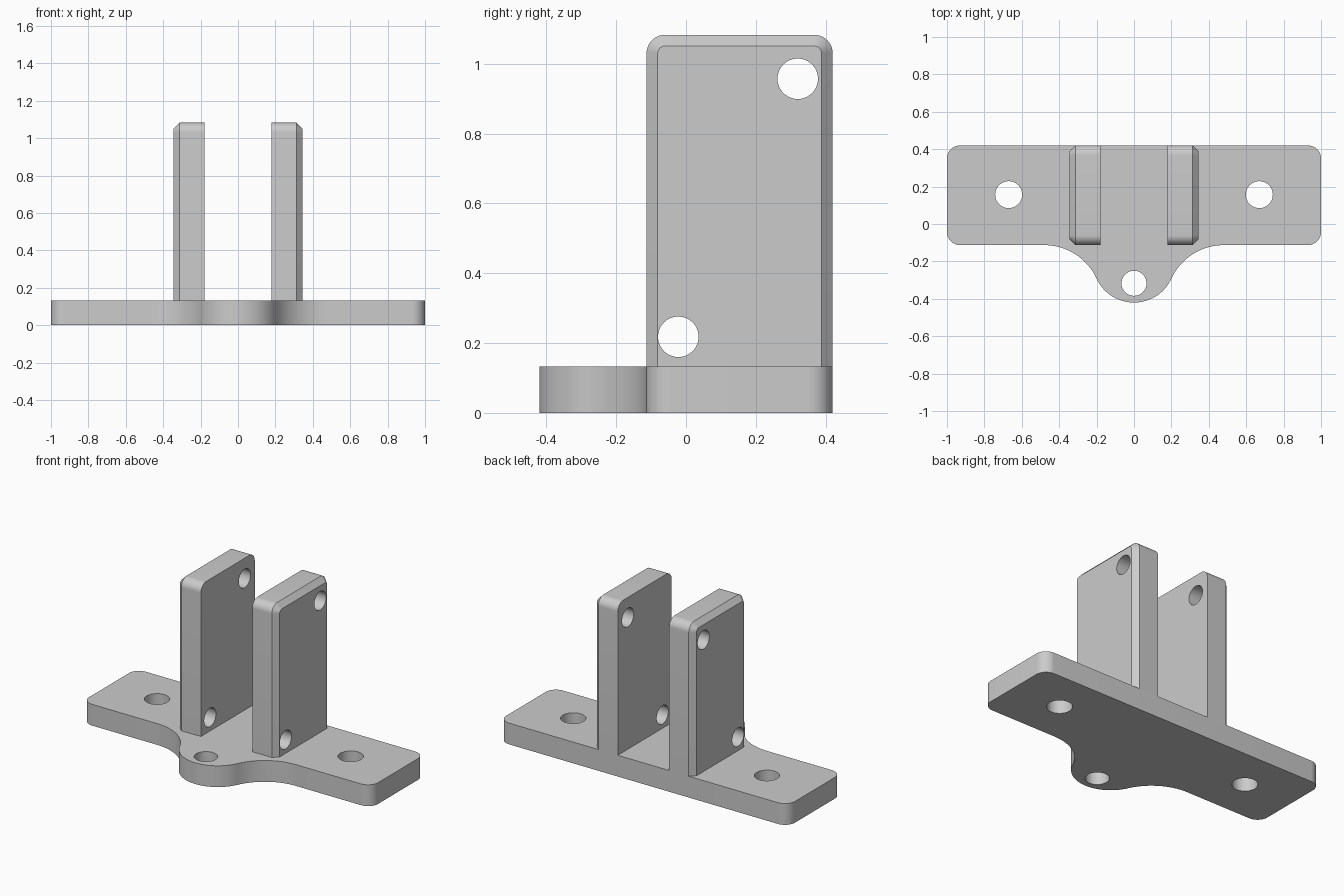
import bpy, bmesh
from math import cos, sin, pi, atan2, radians
from mathutils import Vector, Matrix

cube = bpy.data.objects.get("Cube")
if cube:
    bpy.data.objects.remove(cube, do_unlink=True)

grey = bpy.data.materials.new("plain grey")
grey.use_nodes = True
COLOUR = (0.6, 0.6, 0.6, 1)
grey.diffuse_color = COLOUR
grey.node_tree.nodes["Principled BSDF"].inputs["Base Color"].default_value = COLOUR

THICK = 0.133               # base plate thickness
FRONT, BACK = -0.113, 0.42  # depth of the plate and the uprights


def arc(cx, cy, r, start, end, steps=12):
    """Points along an arc, angles in radians."""
    return [(cx + r * cos(start + (end - start) * i / steps),
             cy + r * sin(start + (end - start) * i / steps)) for i in range(steps + 1)]


def loft(name, rings):
    """Closed solid through matching rings of 3D points."""
    bm = bmesh.new()
    loops = [[bm.verts.new(p) for p in ring] for ring in rings]
    n = len(loops[0])
    for a, b in zip(loops, loops[1:]):
        for i in range(n):
            j = (i + 1) % n
            bm.faces.new((a[i], a[j], b[j], b[i]))
    bm.faces.new(loops[0])
    bm.faces.new(loops[-1])
    bmesh.ops.recalc_face_normals(bm, faces=bm.faces)
    mesh = bpy.data.meshes.new(name)
    bm.to_mesh(mesh)
    bm.free()
    obj = bpy.data.objects.new(name, mesh)
    bpy.context.collection.objects.link(obj)
    mesh.materials.append(grey)
    return obj


def drill(obj, holes):
    """Cut round holes given as (centre, radius, axis)."""
    bm = bmesh.new()
    for centre, radius, axis in holes:
        turn = Vector((0, 0, 1)).rotation_difference(Vector(axis)).to_matrix().to_4x4()
        bmesh.ops.create_cone(bm, cap_ends=True, segments=48, radius1=radius, radius2=radius,
                              depth=0.5, matrix=Matrix.Translation(centre) @ turn)
    mesh = bpy.data.meshes.new("hole_cutter")
    bm.to_mesh(mesh)
    bm.free()
    mesh.materials.append(grey)
    cutter = bpy.data.objects.new("hole_cutter", mesh)
    cutter.hide_render = True
    bpy.context.collection.objects.link(cutter)
    mod = obj.modifiers.new("holes", 'BOOLEAN')
    mod.object = cutter
    mod.solver = 'EXACT'
    bpy.ops.object.select_all(action='DESELECT')
    bpy.context.view_layer.objects.active = obj
    obj.select_set(True)
    bpy.ops.object.modifier_apply(modifier=mod.name)
    bpy.data.objects.remove(cutter, do_unlink=True)
    bpy.ops.object.shade_smooth_by_angle(angle=radians(30))


# Base plate: rounded rectangle with a front lobe blended in by concave fillets
corner, lobe_r, lobe_y, fillet_x = 0.07, 0.22, -0.2, 0.48
drop = FRONT - lobe_y
fillet_r = (fillet_x ** 2 + drop ** 2 - lobe_r ** 2) / (2 * (lobe_r + drop))
fillet_y = FRONT - fillet_r
slope = atan2(fillet_y - lobe_y, fillet_x)
right_half = arc(0, lobe_y, lobe_r, -pi / 2, slope, 20)
right_half += arc(fillet_x, fillet_y, fillet_r, slope + pi, pi / 2, 20)[1:]
right_half += arc(1 - corner, FRONT + corner, corner, -pi / 2, 0)
right_half += arc(1 - corner, BACK - corner, corner, 0, pi / 2)
outline = right_half + [(-x, y) for x, y in reversed(right_half[1:])]
base = loft("base_plate", [[(x, y, z) for x, y in outline] for z in (0, THICK)])
drill(base, [((x, 0.157, 0), 0.072, (0, 0, 1)) for x in (-0.67, 0.67)]
      + [((0, -0.317, 0), 0.067, (0, 0, 1))])


def upright_outline(inset):
    """Side outline (y, z) with rounded top corners."""
    r, top = 0.053, 1.083
    pts = [(FRONT + inset, THICK), (BACK - inset, THICK)]
    pts += arc(BACK - r, top - r, r - inset, 0, pi / 2)
    pts += arc(FRONT + r, top - r, r - inset, pi / 2, pi)
    return pts


# Pair of uprights, chamfered around the outer face and cross-drilled
for name, side in (("left_upright", 1), ("right_upright", -1)):
    sections = ((0.178, 0), (0.313, 0), (0.345, 0.032))
    upright = loft(name, [[(side * x, y, z) for y, z in upright_outline(inset)]
                          for x, inset in sections])
    drill(upright, [((side * 0.26, y, z), 0.058, (1, 0, 0))
                    for y, z in ((0.32, 0.957), (-0.022, 0.218))])
